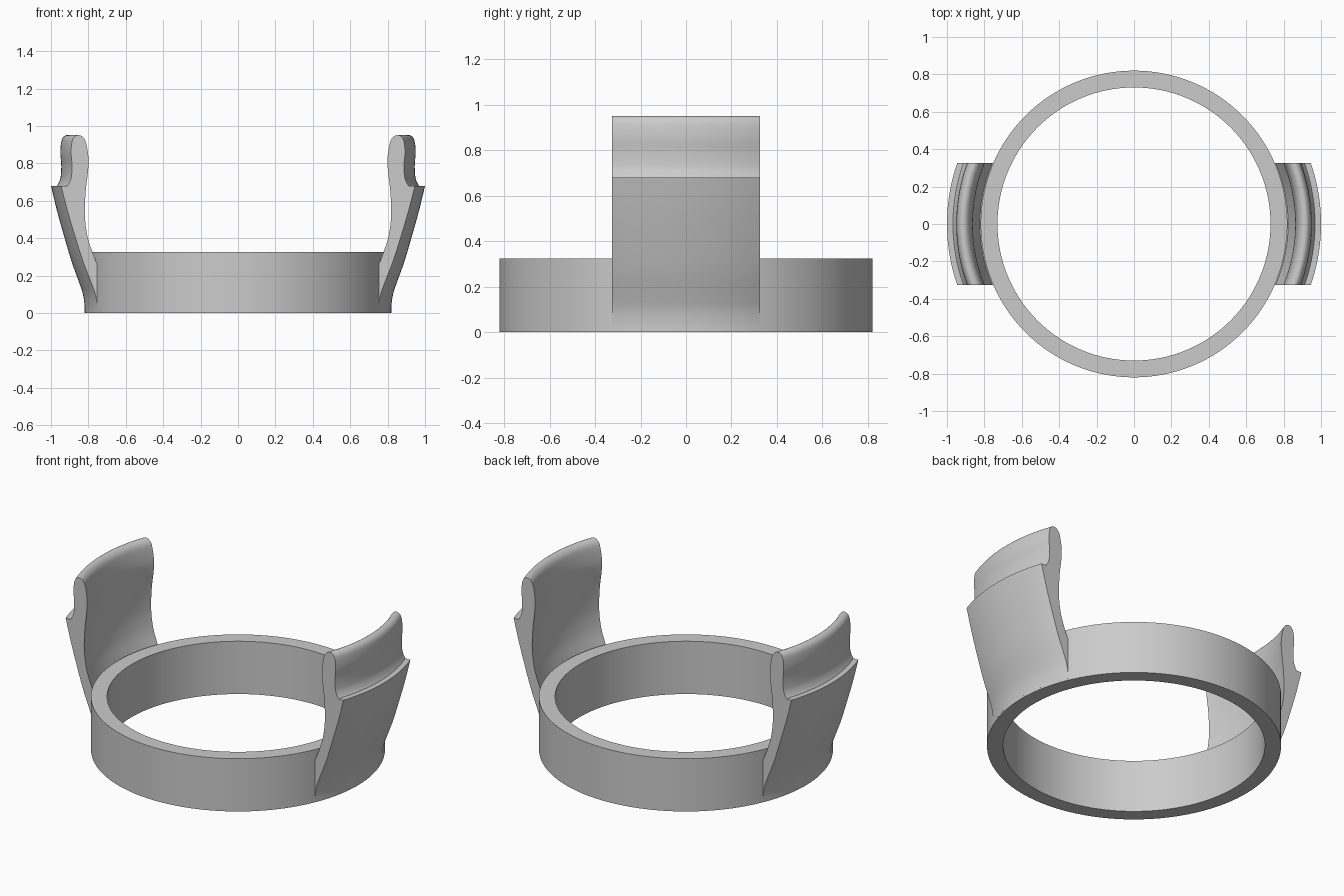
import bpy, bmesh, math
from mathutils import Vector

if "Cube" in bpy.data.objects:
    bpy.data.objects.remove(bpy.data.objects["Cube"])

grey = bpy.data.materials.new("light grey")
grey.use_nodes = True
grey.diffuse_color = (0.6, 0.6, 0.6, 1)
grey.node_tree.nodes["Principled BSDF"].inputs["Base Color"].default_value = (0.6, 0.6, 0.6, 1)

HALF_WIDTH = 0.325


def finish(name, bm):
    bmesh.ops.recalc_face_normals(bm, faces=bm.faces)
    mesh = bpy.data.meshes.new(name)
    bm.to_mesh(mesh)
    bm.free()
    mesh.materials.append(grey)
    obj = bpy.data.objects.new(name, mesh)
    bpy.context.collection.objects.link(obj)
    bpy.ops.object.select_all(action="DESELECT")
    obj.select_set(True)
    bpy.context.view_layer.objects.active = obj
    bpy.ops.object.shade_smooth_by_angle(angle=math.radians(35))
    return obj


def smooth_path(points, steps=5):
    """Catmull-Rom curve through the points, end points included."""
    pts = [Vector(p) for p in points]
    pts = [pts[0]] + pts + [pts[-1]]
    out = []
    for a, b, c, d in zip(pts, pts[1:], pts[2:], pts[3:]):
        for i in range(steps):
            t = i / steps
            out.append(0.5 * (2 * b + (c - a) * t + (2 * a - 5 * b + 4 * c - d) * t ** 2
                              + (3 * b - a - 3 * c + d) * t ** 3))
    return out + [pts[-1]]


def sweep(bm, loops, closed):
    """Join matching loops of vertices; cap the ends unless closed."""
    n = len(loops[0])
    pairs = list(zip(loops, loops[1:]))
    if closed:
        pairs.append((loops[-1], loops[0]))
    for a, b in pairs:
        for i in range(n):
            j = (i + 1) % n
            bm.faces.new((a[i], a[j], b[j], b[i]))
    if not closed:
        bm.faces.new(loops[0])
        bm.faces.new(loops[-1])


# Base ring
bm = bmesh.new()
section = [(0.73, 0), (0.82, 0), (0.82, 0.325), (0.73, 0.325)]
loops = []
for k in range(128):
    a = math.tau * k / 128
    loops.append([bm.verts.new((r * math.cos(a), r * math.sin(a), z)) for r, z in section])
sweep(bm, loops, True)
finish("base_ring", bm)

# Clip section as radius and height: inner side, rounded lip, neck, then outer side
inner = [(0.824, 0.27), (0.843, 0.325), (0.868, 0.41), (0.881, 0.52), (0.877, 0.65),
         (0.865, 0.76), (0.863, 0.83), (0.875, 0.91), (0.89, 0.94), (0.91, 0.951),
         (0.93, 0.945), (0.944, 0.92), (0.95, 0.86), (0.945, 0.79), (0.948, 0.73),
         (0.957, 0.70), (0.968, 0.68)]
outer = [(1.0, 0.68), (0.966, 0.54), (0.924, 0.39), (0.888, 0.27), (0.85, 0.165),
         (0.829, 0.10), (0.821, 0.045), (0.82, 0.01)]
clip_section = smooth_path(inner) + smooth_path(outer) + [Vector((0.8, 0.01)), Vector((0.8, 0.27))]

# Clips curve around the ring axis and end on flat front and back planes
for name, side in (("left_clip", 1), ("right_clip", -1)):
    bm = bmesh.new()
    loops = []
    for k in range(33):
        t = k / 16 - 1
        loop = []
        for r, z in clip_section:
            a = t * math.asin(HALF_WIDTH / r)
            loop.append(bm.verts.new((side * r * math.cos(a), r * math.sin(a), z)))
        loops.append(loop)
    sweep(bm, loops, False)
    finish(name, bm)
